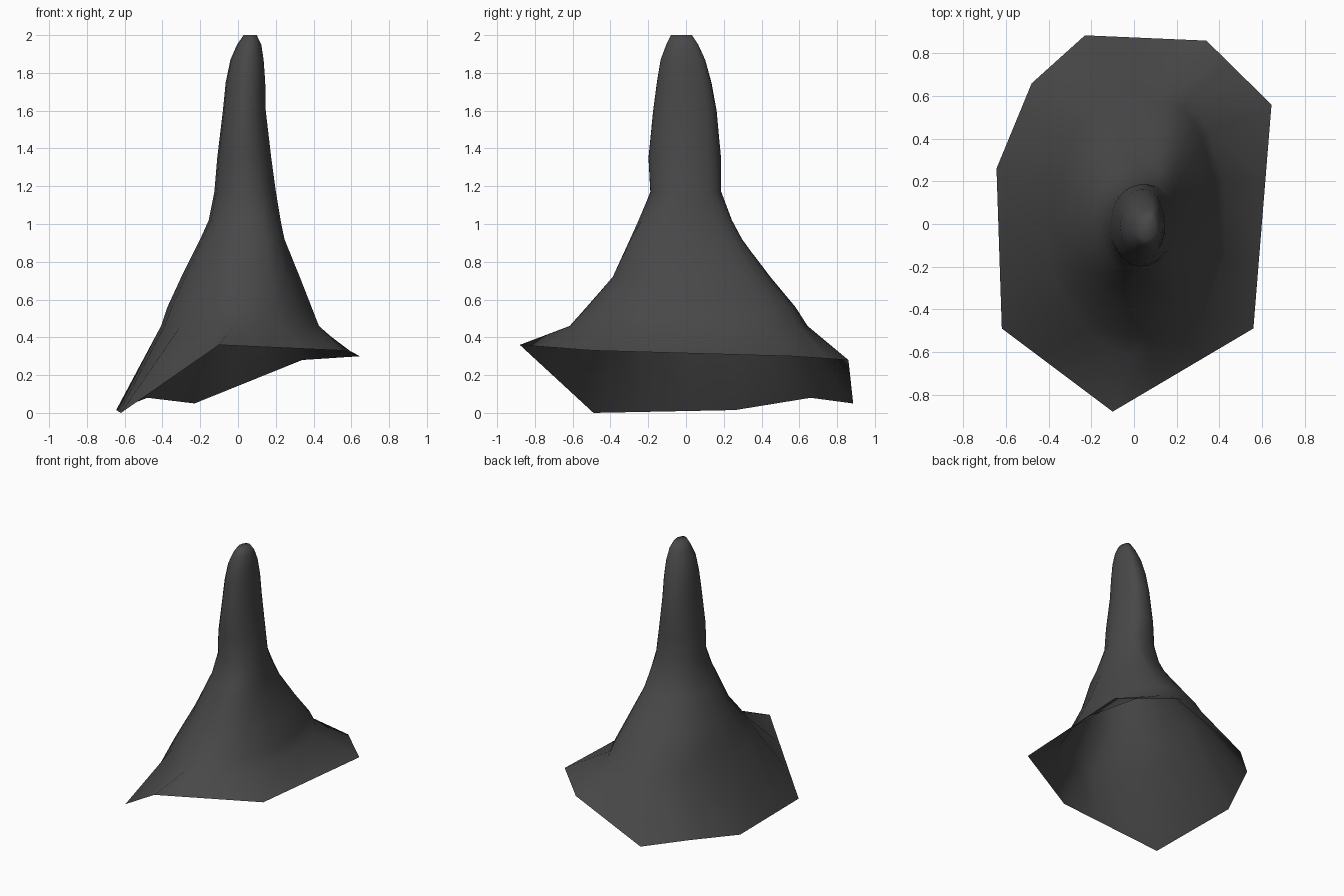
import bpy, bmesh, math

if "Cube" in bpy.data.objects:
    bpy.data.objects.remove(bpy.data.objects["Cube"])

# Tilted, irregular open rim (x, y, z), counter-clockwise
RIM = [(-.10, -.88, .36), (.56, -.49, .33), (.645, .56, .30), (.34, .86, .28),
       (-.23, .885, .05), (-.48, .66, .08), (-.645, .26, .015), (-.62, -.49, 0)]
# Cross-sections: z, x min, x max, y min, y max, then the swelling
# of each lobe in LOBES
RINGS = [(.46, -.395, .44, -.62, .63, .08, .06, -.03, 0),
         (.56, -.37, .40, -.53, .56, .11, .02, -.05, 0),
         (.72, -.30, .335, -.39, .43, .12, 0, -.03, .03),
         (.92, -.20, .25, -.29, .275, .18, 0, 0, .17),
         (1.02, -.155, .23, -.25, .23, .15, 0, 0, .08),
         (1.17, -.125, .205, -.19, .185, .05, 0, 0, 0),
         (1.35, -.11, .18, -.20, .185, .03, 0, 0, 0),
         (1.6, -.08, .15, -.175, .16, .06, 0, 0, 0),
         (1.75, -.065, .147, -.155, .13, .1, 0, 0, 0),
         (1.87, -.04, .138, -.135, .095, .15, 0, 0, 0),
         (1.95, -.005, .125, -.105, .06, .15, 0, 0, 0),
         (2.0, .03, .10, -.08, .03, .1, 0, 0, 0)]
# Lobe direction in degrees and sharpness
LOBES = [(60, 12), (197, 14), (225, 30), (308, 12)]
STEPS = 3

mat = bpy.data.materials.new("charcoal grey")
mat.diffuse_color = (.065, .065, .065, 1)
mat.use_nodes = True
mat.node_tree.nodes["Principled BSDF"].inputs["Base Color"].default_value = mat.diffuse_color

bm = bmesh.new()
# Rim, with straight edges split evenly
pts = []
for a, b in zip(RIM, RIM[1:] + RIM[:1]):
    for k in range(STEPS):
        pts.append(tuple(p + (q - p) * k / STEPS for p, q in zip(a, b)))
rows = [[bm.verts.new(p) for p in pts]]
angles = [math.atan2(p[1], p[0]) for p in pts]

# Flared, uneven body and slim rounded spire
for z, x0, x1, y0, y1, *swell in RINGS:
    row = []
    for t in angles:
        r = 1 + sum(s * max(0, math.cos(t - math.radians(d))) ** p
                    for s, (d, p) in zip(swell, LOBES))
        row.append(bm.verts.new(((x0 + x1) / 2 + (x1 - x0) / 2 * r * math.cos(t),
                                 (y0 + y1) / 2 + (y1 - y0) / 2 * r * math.sin(t), z)))
    rows.append(row)
n = len(pts)
for lo, hi in zip(rows, rows[1:]):
    for i in range(n):
        j = (i + 1) % n
        bm.faces.new((lo[i], lo[j], hi[j], hi[i]))
bm.faces.new(rows[-1])
for f in bm.faces:
    f.smooth = True

me = bpy.data.meshes.new("flared_spire")
bm.to_mesh(me)
bm.free()
me.materials.append(mat)
ob = bpy.data.objects.new("flared_spire", me)
bpy.context.collection.objects.link(ob)
